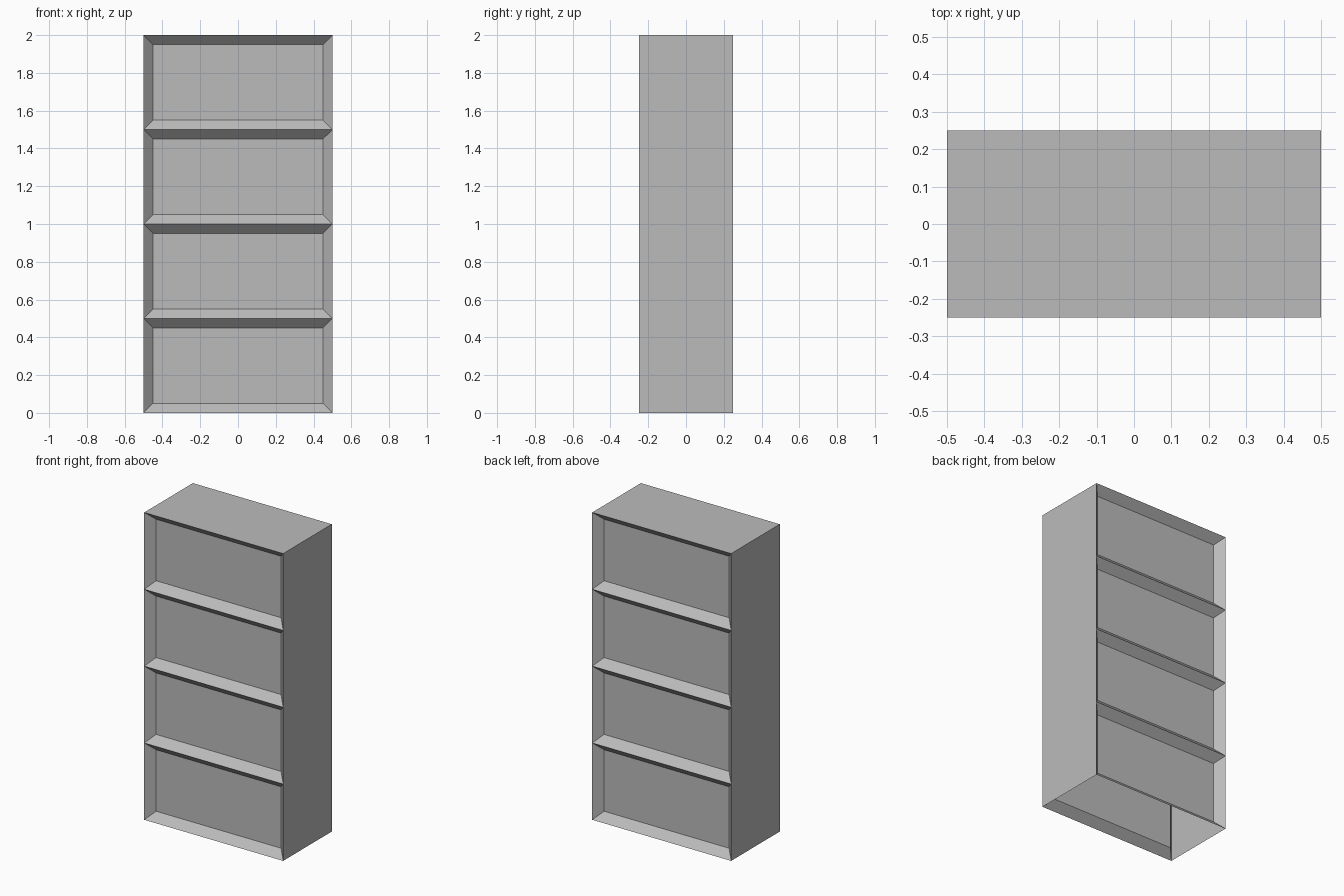
import bpy
import bmesh
from mathutils import Matrix, Vector

WIDTH, DEPTH, HEIGHT = 1.0, 0.5, 2.0
BAYS = 4
FRAME = 0.05    # rim around each panel
RECESS = 0.05   # how far each panel is sunk

cube = bpy.data.objects.get("Cube")
if cube:
    bpy.data.objects.remove(cube, do_unlink=True)

# Single plain grey
grey = bpy.data.materials.new("plain_grey")
grey.use_nodes = True
colour = (0.5, 0.5, 0.5, 1.0)
grey.diffuse_color = colour
grey.node_tree.nodes["Principled BSDF"].inputs["Base Color"].default_value = colour

# Cabinet shell standing on the ground
bm = bmesh.new()
bmesh.ops.create_cube(bm, size=1.0)
bmesh.ops.transform(bm, verts=bm.verts,
                    matrix=Matrix.Translation((0, 0, HEIGHT / 2))
                    @ Matrix.Diagonal((WIDTH, DEPTH, HEIGHT, 1.0)))
bm.normal_update()

# Open underside
underside = [f for f in bm.faces if f.normal.z < -0.9]
bmesh.ops.delete(bm, geom=underside, context='FACES_ONLY')

# Split the walls into equal bays
for i in range(1, BAYS):
    bmesh.ops.bisect_plane(bm, geom=bm.verts[:] + bm.edges[:] + bm.faces[:],
                           plane_co=Vector((0, 0, HEIGHT * i / BAYS)),
                           plane_no=Vector((0, 0, 1)))
bm.normal_update()

# Sunken panels on the front and the back
panels = [f for f in bm.faces if abs(f.normal.y) > 0.9]
bmesh.ops.inset_individual(bm, faces=panels, thickness=FRAME,
                           depth=-RECESS, use_even_offset=True)
bm.normal_update()

mesh = bpy.data.meshes.new("cabinet")
bm.to_mesh(mesh)
bm.free()
mesh.materials.append(grey)
cabinet = bpy.data.objects.new("cabinet", mesh)
bpy.context.collection.objects.link(cabinet)
